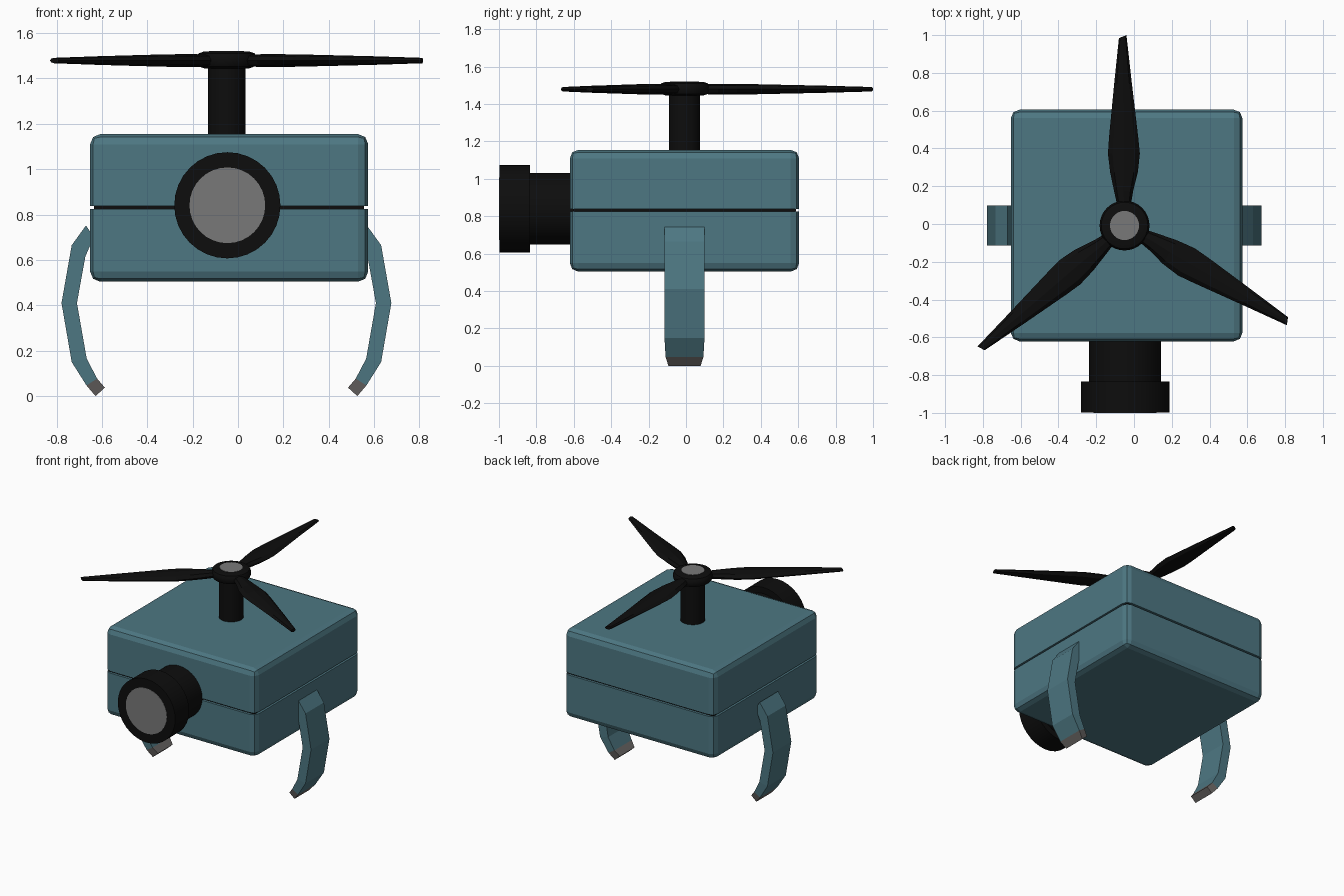
import bpy, bmesh
from math import cos, sin, pi, radians
from mathutils import Matrix, Vector

if "Cube" in bpy.data.objects:
    bpy.data.objects.remove(bpy.data.objects["Cube"])

CX, CY = -0.047, -0.008


def material(name, color):
    m = bpy.data.materials.new(name)
    m.diffuse_color = (*color, 1)
    m.use_nodes = True
    m.node_tree.nodes["Principled BSDF"].inputs["Base Color"].default_value = m.diffuse_color
    return m


TEAL = material("teal", (0.075, 0.185, 0.225))
BLACK = material("black", (0.004, 0.004, 0.004))
GREY = material("grey", (0.19, 0.19, 0.19))
TIP = material("tip_grey", (0.14, 0.13, 0.125))


def finish(bm, name, mat, smooth=False):
    bmesh.ops.recalc_face_normals(bm, faces=bm.faces)
    me = bpy.data.meshes.new(name)
    bm.to_mesh(me)
    bm.free()
    ob = bpy.data.objects.new(name, me)
    me.materials.append(mat)
    bpy.context.collection.objects.link(ob)
    if smooth:
        bpy.ops.object.select_all(action='DESELECT')
        bpy.context.view_layer.objects.active = ob
        ob.select_set(True)
        bpy.ops.object.shade_smooth_by_angle(angle=radians(35))
    return ob


def box(name, center, half, mat, bevel_side=0):
    """Box; bevel_side +1/-1 rounds the uprights and the top/bottom rim."""
    bm = bmesh.new()
    bmesh.ops.create_cube(bm, size=2)
    if bevel_side:
        flat = lambda e: all(v.co.z * bevel_side < 0 for v in e.verts)
        edges = [e for e in bm.edges if not flat(e)]
    bmesh.ops.scale(bm, vec=half, verts=bm.verts)
    if bevel_side:
        bmesh.ops.bevel(bm, geom=edges, offset=0.045, segments=2,
                        profile=0.5, affect='EDGES')
    bmesh.ops.translate(bm, vec=center, verts=bm.verts)
    return finish(bm, name, mat)


def loft(name, rings, mat):
    """Skin a list of equal-length point rings and cap both ends."""
    bm = bmesh.new()
    rows = [[bm.verts.new(p) for p in ring] for ring in rings]
    n = len(rows[0])
    for a, b in zip(rows, rows[1:]):
        for i in range(n):
            j = (i + 1) % n
            bm.faces.new((a[i], a[j], b[j], b[i]))
    bm.faces.new(rows[0])
    bm.faces.new(rows[-1])
    return finish(bm, name, mat)


def lathe(name, profile, origin, mat, forward=False, n=32):
    """Solid of revolution from (radius, height) points, along z or -y."""
    rings = [[(r * cos(2 * pi * i / n), r * sin(2 * pi * i / n), h)
              for i in range(n)] for r, h in profile]
    ob = loft(name, rings, mat)
    rot = Matrix.Rotation(pi / 2, 4, 'X') if forward else Matrix()
    ob.data.transform(Matrix.Translation(origin) @ rot)
    bpy.ops.object.select_all(action='DESELECT')
    bpy.context.view_layer.objects.active = ob
    ob.select_set(True)
    bpy.ops.object.shade_smooth_by_angle(angle=radians(35))
    return ob


# body halves and the dark seam between them
box("body_top", (-0.039, CY, 0.9965), (0.613, 0.613, 0.1585), TEAL, 1)
box("body_bottom", (-0.039, CY, 0.6645), (0.613, 0.613, 0.1605), TEAL, -1)
box("body_seam", (-0.039, CY, 0.832), (0.595, 0.595, 0.02), BLACK)

# camera on the front
lathe("camera_barrel", [(0.19, 0.6), (0.19, 0.85)], (CX, 0, 0.84), BLACK, True)
lathe("camera_hood", [(0.234, 0.835), (0.234, 0.998)], (CX, 0, 0.841), BLACK, True)
lathe("camera_lens", [(0.167, 0.95), (0.167, 1.0)], (CX, 0, 0.841), GREY, True)

# legs: (outer x, z), (inner x, z), half width, measured from the centre line
LEG = [((0.619, 0.752), (0.585, 0.70), 0.107),
       ((0.682, 0.665), (0.622, 0.615), 0.107),
       ((0.727, 0.41), (0.659, 0.41), 0.107),
       ((0.682, 0.15), (0.616, 0.165), 0.107),
       ((0.617, 0.047), (0.570, 0.077), 0.101),
       ((0.577, 0.0), (0.536, 0.037), 0.086)]


def leg_ring(sec, s):
    (ox, oz), (ix, iz), w = sec
    x = -0.051
    return [(x + s * ox, CY - w, oz), (x + s * ox, CY + w, oz),
            (x + s * ix, CY + w, iz), (x + s * ix, CY - w, iz)]


for side, s in (("left", -1), ("right", 1)):
    rings = [leg_ring(sec, s) for sec in LEG]
    loft(side + "_leg", rings[:5], TEAL)
    loft(side + "_foot", rings[4:], TIP)

# rotor mast, hub and cap
axis = (-0.05, CY, 0)
lathe("rotor_mast", [(0.083, 1.14), (0.083, 1.47)], axis, BLACK)
lathe("rotor_hub", [(0.10, 1.445), (0.123, 1.453), (0.132, 1.47), (0.132, 1.495),
                    (0.123, 1.511), (0.10, 1.519)], axis, BLACK)
lathe("rotor_cap", [(0.077, 1.49), (0.077, 1.521)], axis, GREY)

# blades: distance out, left edge, right edge, half thickness
BLADE = [(0.09, -0.035, 0.03, 0.026), (0.18, -0.055, 0.045, 0.028),
         (0.28, -0.076, 0.07, 0.028), (0.38, -0.088, 0.081, 0.027),
         (0.47, -0.082, 0.072, 0.025), (0.75, -0.055, 0.039, 0.019),
         (1.0, -0.03, 0.01, 0.012)]


def blade_ring(r, a, b, t):
    pts = []
    for i in range(8):
        c, s = cos(i * pi / 4), sin(i * pi / 4)
        pts.append((r + (0.008 * c if r > 0.9 else 0),
                    (a + b) / 2 - c * (b - a) / 2, s * t))
    return pts


for k, ang in enumerate((90, -31, 220)):
    # local +x is outward; local -y is the right-hand edge seen from above
    ob = loft(f"rotor_blade_{k + 1}", [blade_ring(r, -b, -a, t) for r, a, b, t in BLADE], BLACK)
    ob.data.transform(Matrix.Translation(Vector((-0.05, CY, 1.479)))
                      @ Matrix.Rotation(radians(ang), 4, 'Z'))
